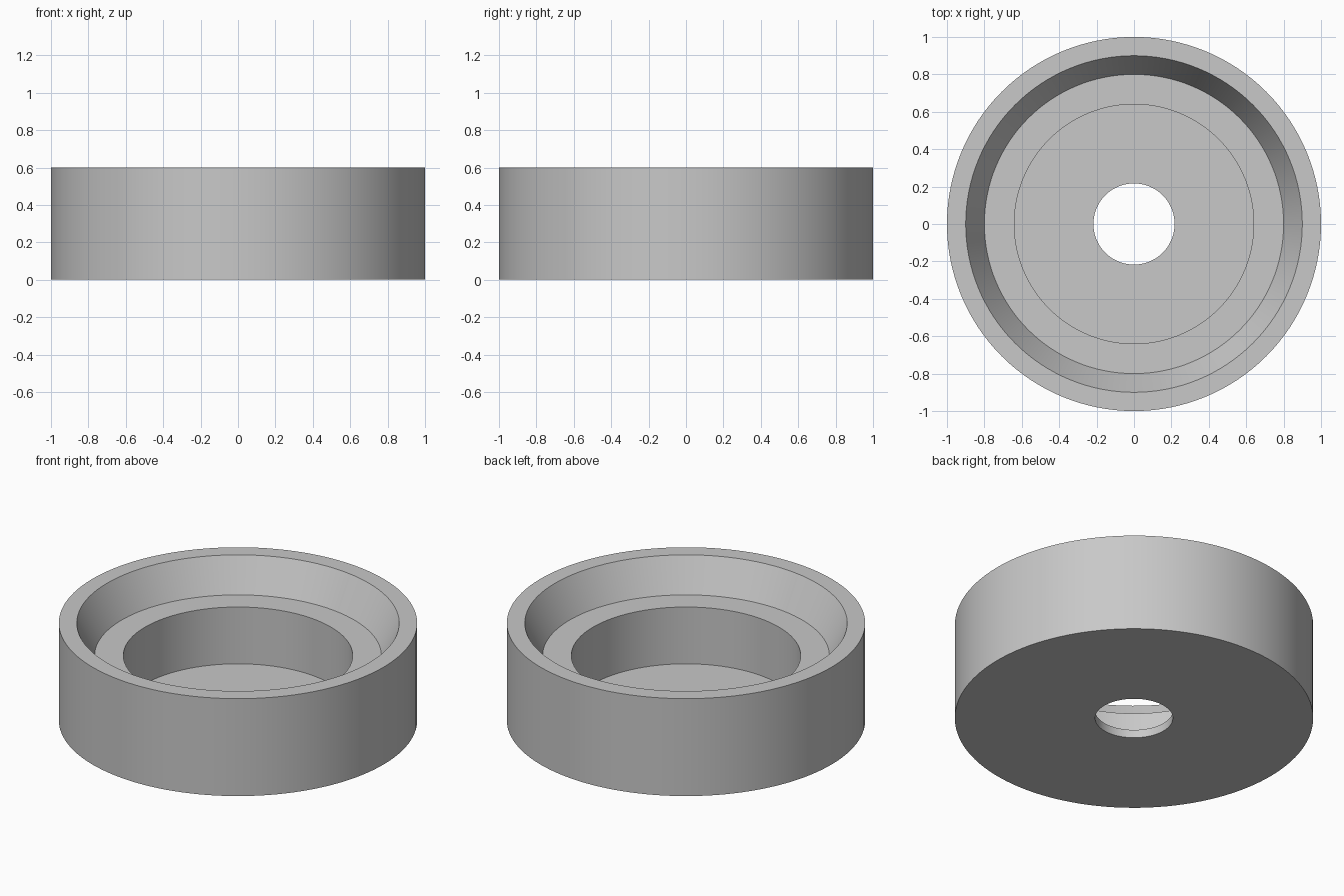
import bpy
import bmesh
import math

cube = bpy.data.objects.get("Cube")
if cube:
    bpy.data.objects.remove(cube, do_unlink=True)

# Plain grey material
grey = bpy.data.materials.new("light_grey")
grey.use_nodes = True
colour = (0.58, 0.58, 0.58, 1)
grey.diffuse_color = colour
grey.node_tree.nodes["Principled BSDF"].inputs["Base Color"].default_value = colour


def lathe(name, profile, sides, material):
    """Spin a closed (radius, height) profile about z."""
    bm = bmesh.new()
    rings = []
    for r, z in profile:
        rings.append([bm.verts.new((r * math.cos(a), r * math.sin(a), z))
                      for a in (math.tau * i / sides for i in range(sides))])
    for k, low in enumerate(rings):
        high = rings[(k + 1) % len(rings)]
        for i in range(sides):
            j = (i + 1) % sides
            bm.faces.new((low[i], low[j], high[j], high[i]))
    bmesh.ops.recalc_face_normals(bm, faces=bm.faces)
    mesh = bpy.data.meshes.new(name)
    bm.to_mesh(mesh)
    bm.free()
    mesh.materials.append(material)
    obj = bpy.data.objects.new(name, mesh)
    bpy.context.collection.objects.link(obj)
    return obj


# Round cup: outer wall, bevelled rim, ledge, deep well, thin holed floor
cup = lathe("stepped_cup", [
    (0.217, 0), (1, 0), (1, 0.6), (0.9, 0.6), (0.8, 0.4),
    (0.64, 0.4), (0.64, 0.05), (0.217, 0.05),
], 128, grey)

# Smooth round walls with crisp rims
bpy.ops.object.select_all(action="DESELECT")
cup.select_set(True)
bpy.context.view_layer.objects.active = cup
bpy.ops.object.shade_smooth_by_angle(angle=math.radians(30))
